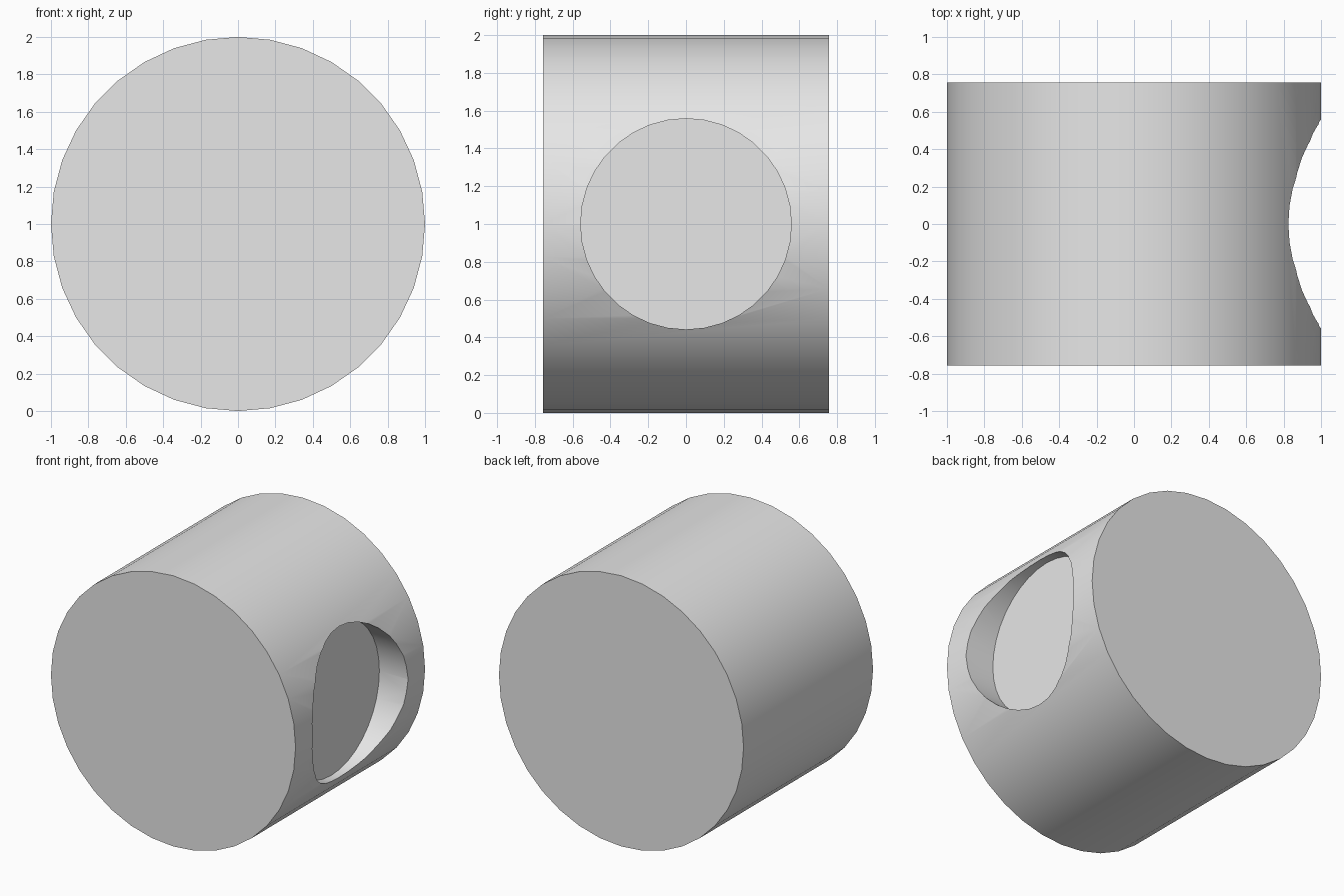
import bpy
import math

cube = bpy.data.objects.get("Cube")
if cube:
    bpy.data.objects.remove(cube, do_unlink=True)

HALF_LENGTH = 0.756
HOLE_RADIUS = 0.558
FLOOR_X = 0.765

# Plain grey material
grey = bpy.data.materials.new("light_grey")
grey.use_nodes = True
colour = (0.8, 0.8, 0.8, 1.0)
grey.diffuse_color = colour
grey.node_tree.nodes["Principled BSDF"].inputs["Base Color"].default_value = colour


def cylinder(name, radius, depth, location, rotation):
    bpy.ops.mesh.primitive_cylinder_add(
        vertices=36, radius=radius, depth=depth, location=location, rotation=rotation)
    obj = bpy.context.object
    obj.name = name
    obj.data.materials.append(grey)
    bpy.ops.object.transform_apply(location=True, rotation=True, scale=True)
    return obj


# Cutter for the round, flat-bottomed recess on the left side
cutter = cylinder("recess_cutter", HOLE_RADIUS, 1.0,
                  (FLOOR_X + 0.5, 0, 1), (0, math.pi / 2, 0))
cutter.hide_render = True

# Drum lying along the y axis
drum = cylinder("drum_body", 1.0, 2 * HALF_LENGTH, (0, 0, 1), (math.pi / 2, 0, 0))
cut = drum.modifiers.new("recess", 'BOOLEAN')
cut.operation = 'DIFFERENCE'
cut.solver = 'EXACT'
cut.object = cutter
bpy.ops.object.modifier_apply(modifier=cut.name)
bpy.data.objects.remove(cutter, do_unlink=True)

# Smooth round walls, crisp rims
bpy.ops.object.shade_smooth_by_angle(angle=math.radians(30))
